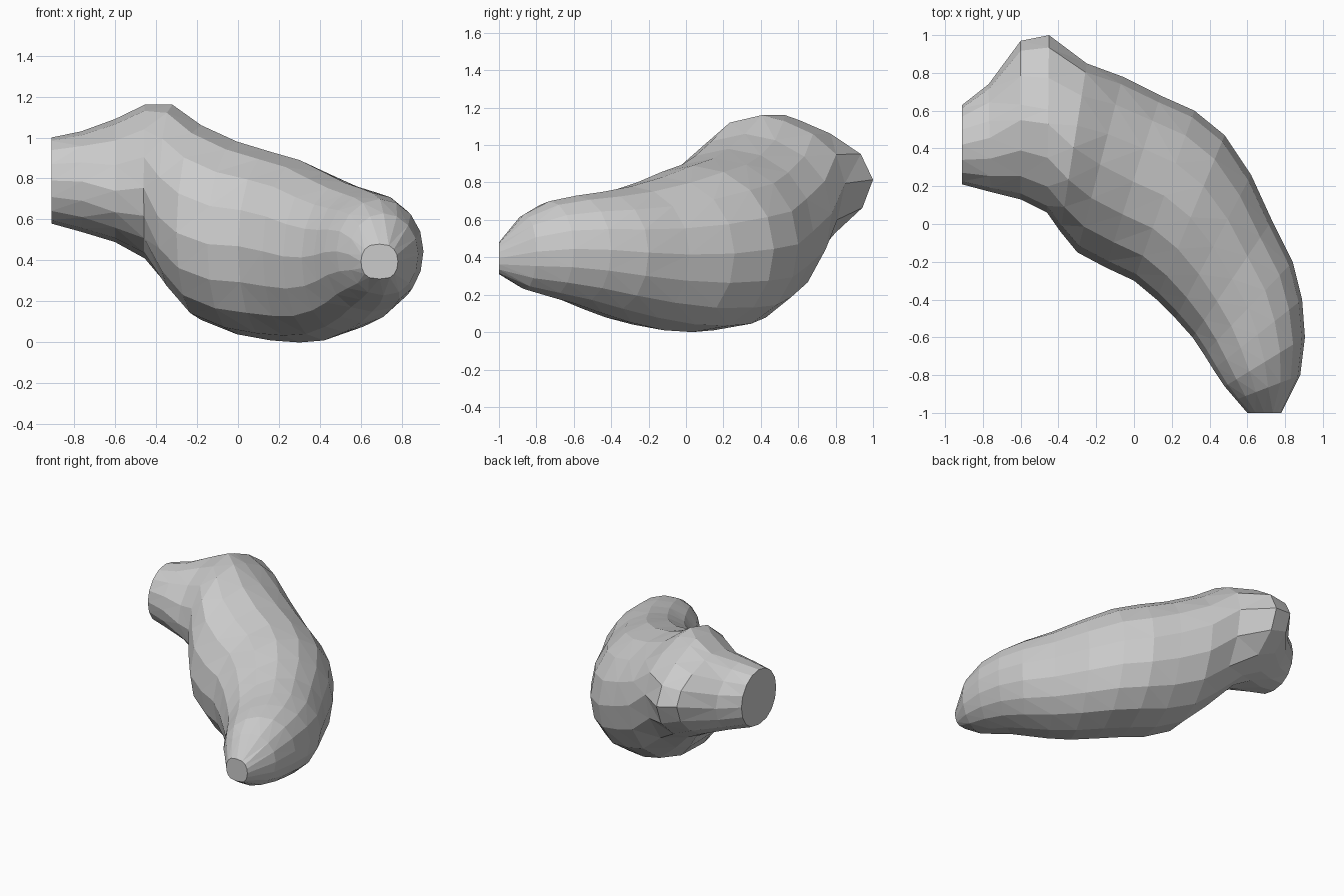
import bpy, bmesh, math
from mathutils import Vector

SIDES = 16
BELLY = 0.85  # below 1 makes the lower half fuller
# Cross-sections along the bent body:
# outer x, outer y, inner x, inner y, bottom z, top z, tilt of outer side, outer pinch
SECTIONS = [
    (-0.91, 0.63, -0.91, 0.21, 0.58, 1.00, 0.00, 1.0),
    (-0.77, 0.74, -0.76, 0.17, 0.54, 1.03, 0.00, 1.2),
    (-0.60, 0.97, -0.60, 0.13, 0.49, 1.09, 0.05, 1.7),
    (-0.45, 1.00, -0.46, 0.06, 0.41, 1.16, 0.03, 1.9),
    (-0.25, 0.85, -0.39, -0.04, 0.25, 1.16, 0.09, 1.4),
    (-0.06, 0.78, -0.30, -0.15, 0.11, 1.06, 0.05, 1.1),
    (0.14, 0.68, -0.15, -0.23, 0.04, 0.98, 0.03, 1.0),
    (0.32, 0.60, 0.00, -0.30, 0.01, 0.93, 0.00, 1.0),
    (0.48, 0.47, 0.12, -0.40, 0.00, 0.89, 0.00, 1.0),
    (0.62, 0.26, 0.22, -0.50, 0.01, 0.83, 0.00, 1.0),
    (0.73, 0.02, 0.31, -0.60, 0.05, 0.78, 0.00, 1.0),
    (0.84, -0.20, 0.37, -0.69, 0.10, 0.75, 0.00, 1.0),
    (0.89, -0.40, 0.42, -0.77, 0.15, 0.73, 0.00, 1.0),
    (0.905, -0.60, 0.48, -0.86, 0.19, 0.70, 0.00, 1.0),
    (0.88, -0.80, 0.54, -0.93, 0.23, 0.63, 0.00, 1.0),
    (0.78, -1.00, 0.60, -1.00, 0.31, 0.48, 0.00, 0.7),
]


def add_ring(bm, section):
    ox, oy, ix, iy, low, high, tilt, pinch = section
    outer, inner = Vector((ox, oy, 0)), Vector((ix, iy, 0))
    centre, arm = (outer + inner) / 2, (outer - inner) / 2
    ring = []
    for k in range(SIDES):
        a = math.tau * k / SIDES
        c, s = math.cos(a), math.sin(a)
        power = (pinch if c > 0 else min(pinch, 1.0)) * (BELLY if s < -0.01 else 1.0)
        point = centre + arm * math.copysign(abs(c) ** power if abs(c) > 1e-6 else 0.0, c)
        z = (low + high) / 2 + (high - low) / 2 * s + tilt * c * (1 - s * s)
        ring.append(bm.verts.new((point.x, point.y, z)))
    return ring


# Lofted body with a flat cut at each end
bm = bmesh.new()
rings = [add_ring(bm, s) for s in SECTIONS]
for a, b in zip(rings, rings[1:]):
    for k in range(SIDES):
        n = (k + 1) % SIDES
        bm.faces.new((a[k], a[n], b[n], b[k]))
bmesh.ops.triangulate(bm, faces=bm.faces[:])
bm.faces.new(rings[0])
bm.faces.new(rings[-1])
bmesh.ops.recalc_face_normals(bm, faces=bm.faces[:])

mesh = bpy.data.meshes.new("curved_body")
bm.to_mesh(mesh)
bm.free()
body = bpy.data.objects.new("curved_body", mesh)
bpy.context.collection.objects.link(body)
